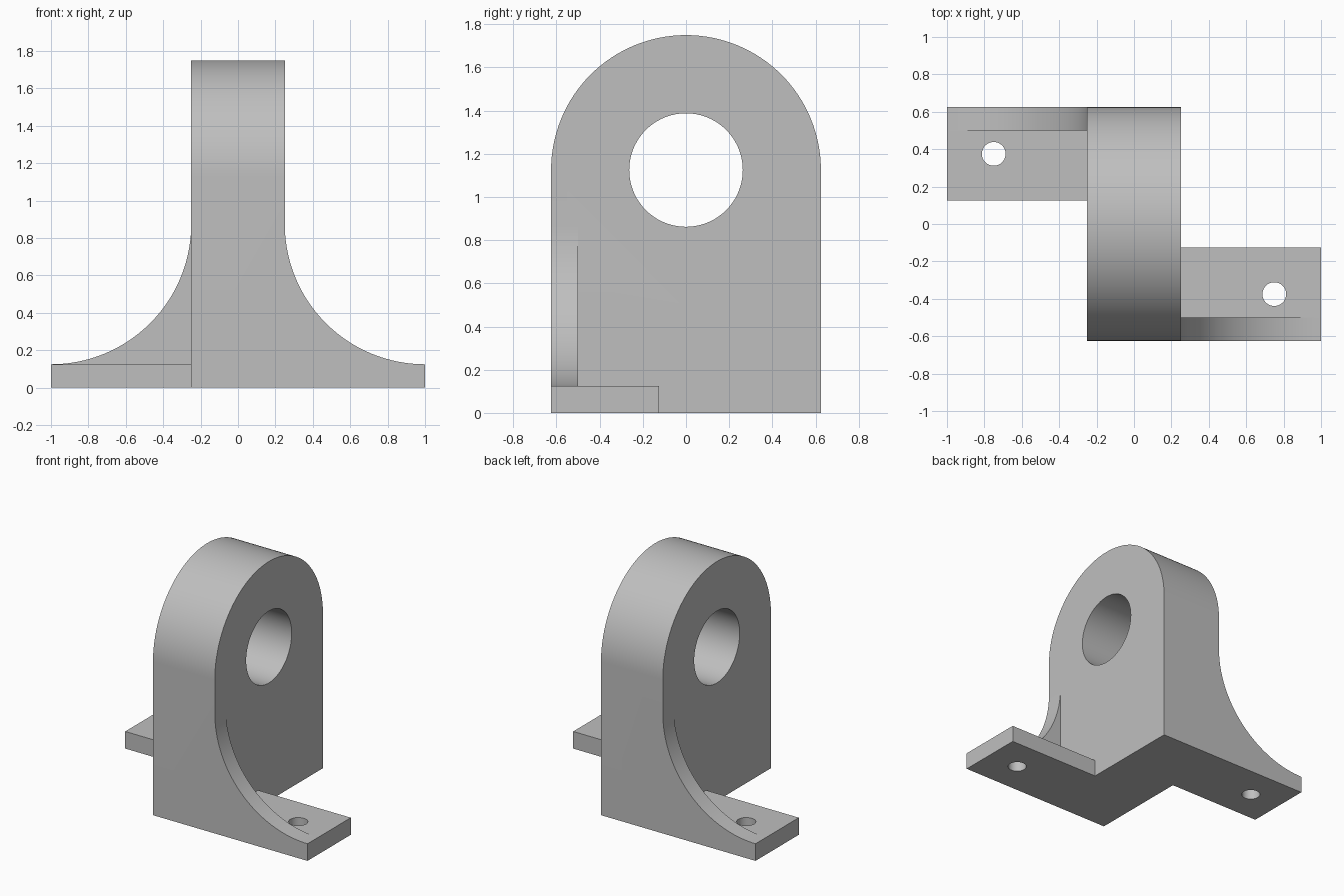
import bpy, bmesh
from math import pi, sin, cos, radians
from mathutils import Vector, Matrix

cube = bpy.data.objects.get("Cube")
if cube:
    bpy.data.objects.remove(cube, do_unlink=True)

grey = bpy.data.materials.new("plain grey")
grey.use_nodes = True
colour = (0.52, 0.52, 0.52, 1)
grey.diffuse_color = colour
grey.node_tree.nodes["Principled BSDF"].inputs["Base Color"].default_value = colour

# Main dimensions
HALF_THICK, HALF_DEPTH = 0.25, 0.625
BORE_Z, BORE_R = 1.125, 0.263
FOOT_H, WEB_T, FILLET_R = 0.125, 0.125, 0.75


def arc(cx, cy, r, start, end, steps):
    angles = [radians(start + (end - start) * i / steps) for i in range(steps + 1)]
    return [(cx + r * cos(a), cy + r * sin(a)) for a in angles]


def prism(name, profile, axis, low, high):
    """Extrude a 2D profile along an axis; the profile uses the other two axes in order."""
    def place(p, d):
        co = list(p)
        co.insert("xyz".index(axis), d)
        return Vector(co)
    bm = bmesh.new()
    face = bm.faces.new([bm.verts.new(place(p, low)) for p in profile])
    side = bmesh.ops.extrude_face_region(bm, geom=[face])["geom"]
    moved = [g for g in side if isinstance(g, bmesh.types.BMVert)]
    bmesh.ops.translate(bm, verts=moved, vec=place((0, 0), high - low))
    bmesh.ops.recalc_face_normals(bm, faces=bm.faces)
    mesh = bpy.data.meshes.new(name)
    bm.to_mesh(mesh)
    bm.free()
    mesh.materials.append(grey)
    obj = bpy.data.objects.new(name, mesh)
    bpy.context.collection.objects.link(obj)
    return obj


def combine(target, tool, operation):
    mod = target.modifiers.new(operation.lower(), "BOOLEAN")
    mod.operation, mod.solver, mod.object = operation, "EXACT", tool
    bpy.context.view_layer.objects.active = target
    bpy.ops.object.modifier_apply(modifier=mod.name)
    bpy.data.objects.remove(tool, do_unlink=True)


def rectangle(x0, x1, y0, y1):
    return [(x0, y0), (x1, y0), (x1, y1), (x0, y1)]


# Upright plate with rounded top
outline = [(-HALF_DEPTH, 0), (HALF_DEPTH, 0)] + arc(0, BORE_Z, HALF_DEPTH, 0, 180, 64)
bracket = prism("bearing_bracket", outline, "x", -HALF_THICK, HALF_THICK)

# Curved web profile, tangent to the upright and to the foot
web_outline = [(0, 0), (1, 0)]
web_outline += arc(1, FOOT_H + FILLET_R, FILLET_R, 270, 180, 40)
web_outline += [(0, FOOT_H + FILLET_R)]

# One foot and web on each side, related by a half turn
half_turn = Matrix.Rotation(pi, 4, "Z")
for side in ("left", "right"):
    foot = prism(side + "_foot", rectangle(0, 1, -HALF_DEPTH, -0.125), "z", 0, FOOT_H)
    web = prism(side + "_web", web_outline, "y", -HALF_DEPTH, -HALF_DEPTH + WEB_T)
    hole = prism(side + "_bolt_hole", arc(0.75, -0.375, 0.0635, 0, 352.5, 47), "z", -0.1, 0.3)
    if side == "right":
        for part in (foot, web, hole):
            part.data.transform(half_turn)
    combine(bracket, foot, "UNION")
    combine(bracket, web, "UNION")
    combine(bracket, hole, "DIFFERENCE")

# Main bore
bore = prism("bore", arc(0, BORE_Z, BORE_R, 0, 355, 71), "x", -0.5, 0.5)
combine(bracket, bore, "DIFFERENCE")

# Merge coplanar faces, then smooth the curved walls
bm = bmesh.new()
bm.from_mesh(bracket.data)
bmesh.ops.remove_doubles(bm, verts=bm.verts, dist=0.0001)
bmesh.ops.dissolve_limit(bm, angle_limit=radians(0.2), verts=bm.verts, edges=bm.edges)
bm.to_mesh(bracket.data)
bm.free()

bpy.ops.object.select_all(action="DESELECT")
bracket.select_set(True)
bpy.context.view_layer.objects.active = bracket
bpy.ops.object.shade_smooth_by_angle(angle=radians(30))
